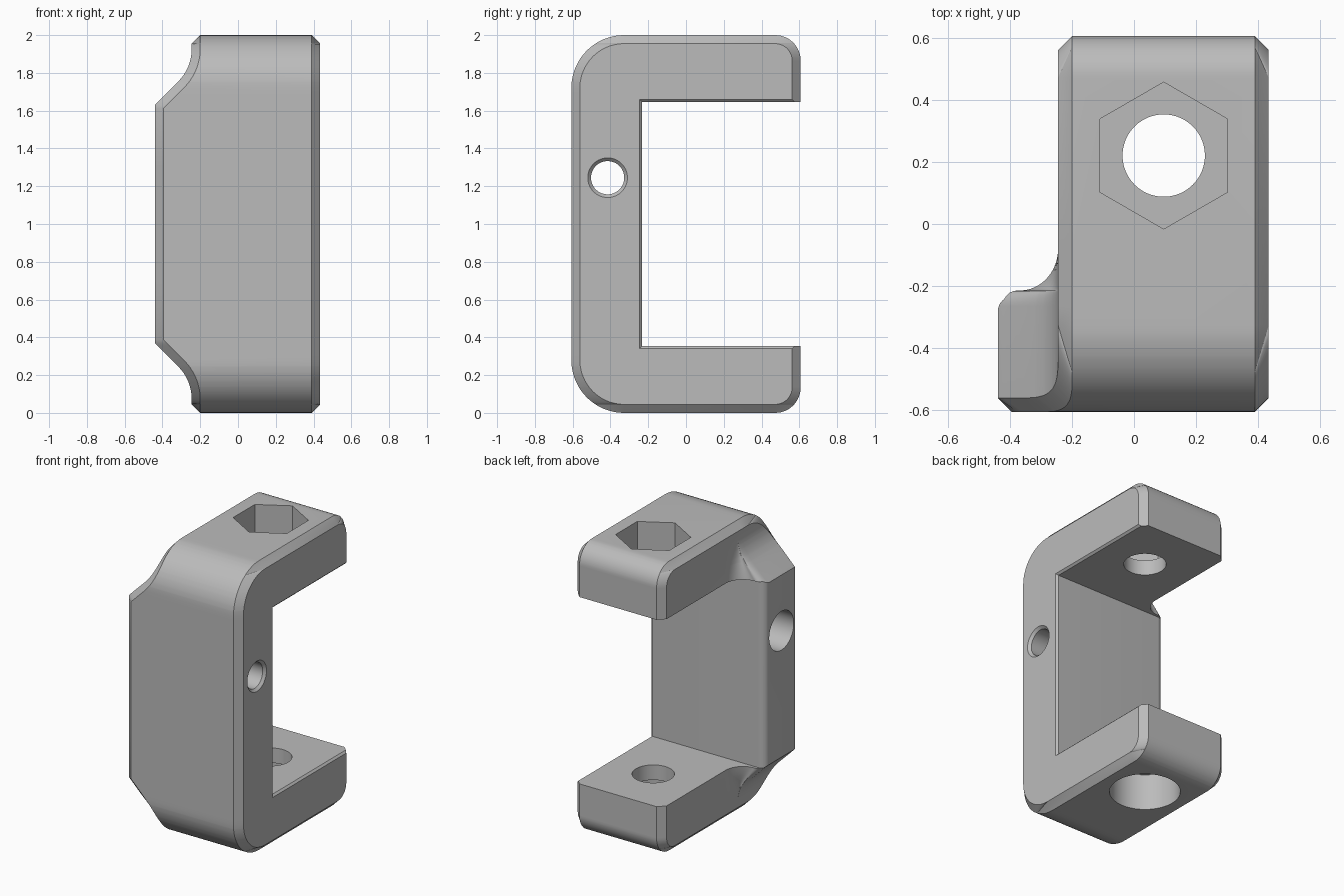
import bpy, bmesh
from math import sin, cos, pi, sqrt, radians

cube = bpy.data.objects.get("Cube")
if cube:
    bpy.data.objects.remove(cube, do_unlink=True)

grey = bpy.data.materials.new("plain grey")
grey.use_nodes = True
grey.diffuse_color = (0.5, 0.5, 0.5, 1)
grey.node_tree.nodes["Principled BSDF"].inputs["Base Color"].default_value = (0.5, 0.5, 0.5, 1)

HALF = 0.607                  # half depth
CH = 0.045                    # outer chamfer
RIGHT, LEFT, WING = 0.435, -0.245, -0.44
FRONT_R, BACK_R = 0.28, 0.135
HOLE = (0.096, 0.221)         # vertical bolt axis
PIN = (-0.415, 1.245)         # sideways pin axis


def loft(name, rings):
    """Skin a stack of equal-length rings and cap both ends."""
    bm = bmesh.new()
    rows = [[bm.verts.new(p) for p in ring] for ring in rings]
    n = len(rows[0])
    for a, b in zip(rows, rows[1:]):
        for i in range(n):
            bm.faces.new((a[i], a[(i + 1) % n], b[(i + 1) % n], b[i]))
    bm.faces.new(rows[0][::-1])
    bm.faces.new(rows[-1])
    bmesh.ops.remove_doubles(bm, verts=bm.verts, dist=1e-5)
    bmesh.ops.recalc_face_normals(bm, faces=bm.faces)
    mesh = bpy.data.meshes.new(name)
    bm.to_mesh(mesh)
    bm.free()
    mesh.materials.append(grey)
    obj = bpy.data.objects.new(name, mesh)
    bpy.context.collection.objects.link(obj)
    return obj


def rounding(h, r, top):
    """How far a corner of radius r has pulled in at height h from the middle."""
    d = min(max(h - (top - r), 0), r)
    return r - sqrt(max(r * r - d * d, 0))


def wing_edge(h, d):
    """Left outline: flat wing, sloped shoulder, concave sweep into the arm."""
    knee = 0.63 - d * 0.414
    r = 0.25 + d
    if h <= knee:
        return WING + d
    if h < 0.929 - r * 0.7071:
        return WING + d + h - knee
    if h < 0.929:
        return LEFT - 0.25 + sqrt(r * r - (0.929 - h) ** 2)
    return LEFT + d


def body_ring(z):
    h = abs(z - 1)
    f = -HALF + rounding(h, FRONT_R, 1)
    b = HALF - rounding(h, BACK_R, 1)
    f2 = -HALF + CH + rounding(h, FRONT_R - CH, 1 - CH)
    b2 = HALF - CH - rounding(h, BACK_R - CH, 1 - CH)
    cut = max(h - (1 - CH), 0)
    right, left = RIGHT - cut, LEFT + cut
    edge = wing_edge(h, 0) + cut
    s = (edge - left) / (WING - LEFT)
    pts = [(RIGHT - CH, f), (right, f2), (right, b2), (RIGHT - CH, b),
           (LEFT + CH, b), (left, b2)]
    # concave fillet into the wing, then its rounded back corner
    curve = [(-0.38 + 0.135 * cos(a), -0.08 - 0.135 * sin(a))
             for a in [i * pi / 20 for i in range(11)]]
    curve += [(-0.39 - 0.05 * sin(a), -0.265 + 0.05 * cos(a))
              for a in [i * pi / 12 for i in range(7)]]
    pts += [(left + s * (x - LEFT), y) for x, y in curve]
    pts += [(edge, f2), (wing_edge(h, CH), f)]
    return [(x, y, z) for x, y in pts]


# Clamp body: heights sampled where the outlines bend
levels = {0.3, 0.611, 0.63, 0.646, 0.66, 0.69, 1 - CH}
for top, r in ((1, FRONT_R), (1, BACK_R), (1 - CH, FRONT_R - CH), (1 - CH, BACK_R - CH)):
    levels |= {round(top - r + r * sin(i * pi / 24), 4) for i in range(13)}
body = loft("clamp_body", [body_ring(1 + h) for h in sorted(levels | {-h for h in levels})])


def circle_rings(axis, steps, sides=64, turn=0):
    """Rings along x or z; each step is (position, radius)."""
    rings = []
    for t, r in steps:
        ring = []
        for i in range(sides):
            a = 2 * pi * i / sides + turn
            u, v = r * cos(a), r * sin(a)
            ring.append((HOLE[0] + u, HOLE[1] + v, t) if axis == "z"
                        else (t, PIN[0] + u, PIN[1] + v))
        rings.append(ring)
    return rings


# Jaw opening, rounded at the wing and lightly chamfered on the right
jaw = []
sections = [(-0.6, -0.283, 0), (WING, -0.283, 0)]
sections += [(-0.39 - 0.05 * cos(a), -0.283 + 0.05 * sin(a), 0)
             for a in [i * pi / 16 for i in range(1, 9)]]
sections += [(RIGHT - 0.013, -0.233, 0), (0.5, -0.311, 0.078)]
for x, y, m in sections:
    lo, hi = 0.354 - m, 1.646 + m
    jaw.append([(x, y, lo), (x, 1, lo), (x, 1, hi), (x, y, hi)])

cutters = [
    loft("jaw_cutter", jaw),
    loft("bolt_hole_cutter", circle_rings("z", [(-0.2, 0.133), (2.2, 0.133)])),
    loft("nut_pocket_cutter", circle_rings("z", [(1.75, 0.237), (2.2, 0.237)], 6, pi / 2)),
    loft("bolt_head_cutter", circle_rings("z", [(-0.2, 0.222), (0.25, 0.222)])),
    loft("pin_hole_cutter", circle_rings(
        "x", [(-0.6, 0.088), (RIGHT - 0.017, 0.088), (RIGHT, 0.105), (0.6, 0.105)])),
    loft("pin_head_cutter", circle_rings("x", [(-0.6, 0.134), (0.1, 0.134)])),
]

bpy.ops.object.select_all(action="DESELECT")
bpy.context.view_layer.objects.active = body
body.select_set(True)
for c in cutters:
    c.hide_render = True
    mod = body.modifiers.new(c.name, "BOOLEAN")
    mod.operation = "DIFFERENCE"
    mod.solver = "EXACT"
    mod.object = c
    bpy.ops.object.modifier_apply(modifier=mod.name)
for c in cutters:
    bpy.data.objects.remove(c, do_unlink=True)

bpy.ops.object.shade_smooth_by_angle(angle=radians(25))
